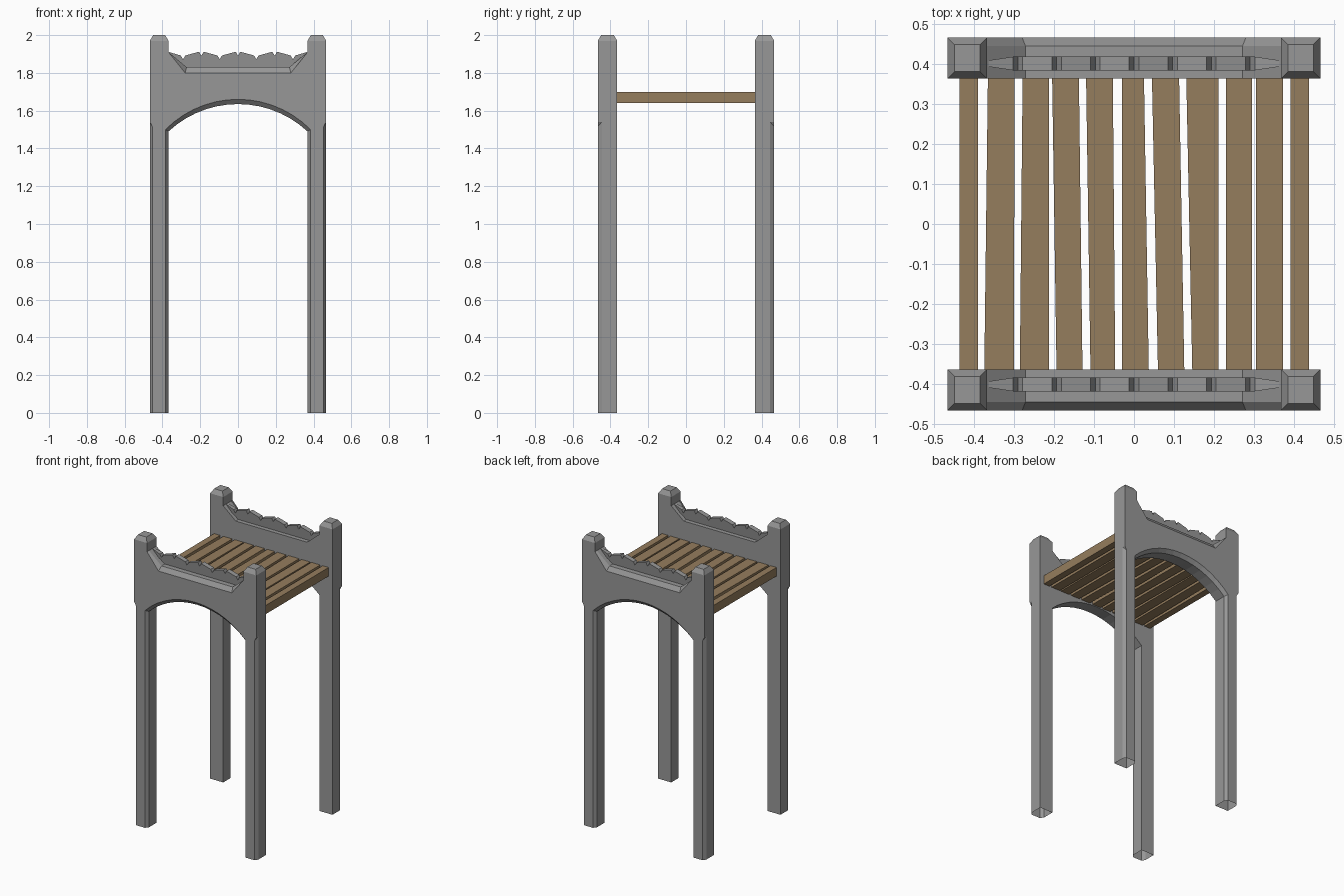
import bpy
import bmesh
import math

cube = bpy.data.objects.get("Cube")
if cube:
    bpy.data.objects.remove(cube)


def material(name, rgb):
    m = bpy.data.materials.new(name)
    m.use_nodes = True
    m.diffuse_color = (*rgb, 1)
    m.node_tree.nodes["Principled BSDF"].inputs["Base Color"].default_value = (*rgb, 1)
    return m


STONE = material("grey_stone", (0.31, 0.31, 0.31))
WOOD = material("brown_wood", (0.30, 0.205, 0.11))
INNER, MID, OUTER = 0.364, 0.446, 0.467    # depth of the frame layers
HALF, POST_IN = 0.467, 0.368               # post edges across the width


def finish(bm, name, mat):
    bmesh.ops.recalc_face_normals(bm, faces=bm.faces)
    me = bpy.data.meshes.new(name)
    bm.to_mesh(me)
    bm.free()
    me.materials.append(mat)
    ob = bpy.data.objects.new(name, me)
    bpy.context.collection.objects.link(ob)
    return ob


def loft(name, loops, mat, open_floor=False):
    """Join matching closed loops of points and cap both ends."""
    bm = bmesh.new()
    rings = [[bm.verts.new(p) for p in loop] for loop in loops]
    n = len(rings[0])
    for a, b in zip(rings, rings[1:]):
        for i in range(n):
            j = (i + 1) % n
            if open_floor and a[i].co.z == 0 and a[j].co.z == 0:
                continue
            bm.faces.new((a[i], a[j], b[j], b[i]))
    bm.faces.new(rings[0])
    bm.faces.new(rings[-1])
    return finish(bm, name, mat)


def frame_outline(cut):
    """Right half of the frame from arch crown to top middle, then mirrored."""
    steps = 7
    w, rise = POST_IN + 0.016 * cut, 0.145 + 0.015 * cut
    base = 1.49 + 0.01 * cut
    radius = (w * w + rise * rise) / (2 * rise)
    sweep = math.asin(w / radius)
    half = []
    for i in range(steps + 1):
        a = sweep * i / steps
        half.append((radius * math.sin(a), base + rise - radius * (1 - math.cos(a))))
    leg = HALF - 0.014 * cut
    half += [(w, 0), (leg, 0), (leg, 1.54 - 0.025 * cut), (HALF, 1.54),
             (HALF, 1.97), (POST_IN, 1.97), (POST_IN, 1.91),
             (0.272 + 0.008 * cut, 1.83 - 0.03 * cut)]
    return half + [(-x, z) for x, z in reversed(half[1:])]


def crest_outline():
    """Carved crest: shallow waves split by small V notches."""
    pts = [(-0.364, 1.825), (-0.364, 1.91)]
    for i in range(-3, 4):
        x = i * 0.097
        lip, dip = (1.892, 1.872) if i % 2 else (1.912, 1.89)
        pts += [(x - 0.012, lip), (x, dip), (x + 0.012, lip)]
    return pts + [(0.364, 1.91), (0.364, 1.825)]


def rect(x0, x1, y0, y1, z):
    return [(x0, y0, z), (x1, y0, z), (x1, y1, z), (x0, y1, z)]


# End frames with bevelled arch, legs and ledge
for side, s in (("front", -1), ("back", 1)):
    layers = ((INNER, 0), (MID, 0), (OUTER, 1))
    loft(side + "_frame",
         [[(x, s * y, z) for x, z in frame_outline(c)] for y, c in layers],
         STONE, open_floor=True)

    # Crest, tapering in thickness at both ends
    crest = [[(x, s * (0.402 + d * (0.008 if abs(x) > 0.35 else 0.017)), z)
              for x, z in crest_outline()] for d in (-1, 1)]
    loft(side + "_crest", crest, STONE)

    # Bevelled post caps
    for hand, h in (("left", 1), ("right", -1)):
        e = 0.018
        xs, ys = (h * POST_IN, h * HALF), (s * INNER, s * OUTER)
        x0, x1, y0, y1 = min(xs), max(xs), min(ys), max(ys)
        loft(f"{side}_{hand}_post_cap",
             [rect(x0, x1, y0, y1, 1.97), rect(x0 + e, x1 - e, y0 + e, y1 - e, 2.0)],
             STONE)

# Deck planks: front left edge, front right edge, back left edge, back right edge
planks = [(-.437, -.391, -.437, -.391), (-.375, -.301, -.366, -.299),
          (-.286, -.213, -.279, -.213), (-.194, -.129, -.205, -.138),
          (-.109, -.047, -.12, -.053), (-.03, .037, -.03, .025),
          (.06, .126, .045, .113), (.146, .212, .131, .212),
          (.23, .296, .23, .296), (.306, .373, .306, .373),
          (.392, .438, .392, .438)]
for i, (a, b, c, d) in enumerate(planks):
    y = INNER + 0.002
    loft(f"deck_plank_{i + 1}",
         [[(a, -y, z), (b, -y, z), (d, y, z), (c, y, z)] for z in (1.64, 1.70)], WOOD)
